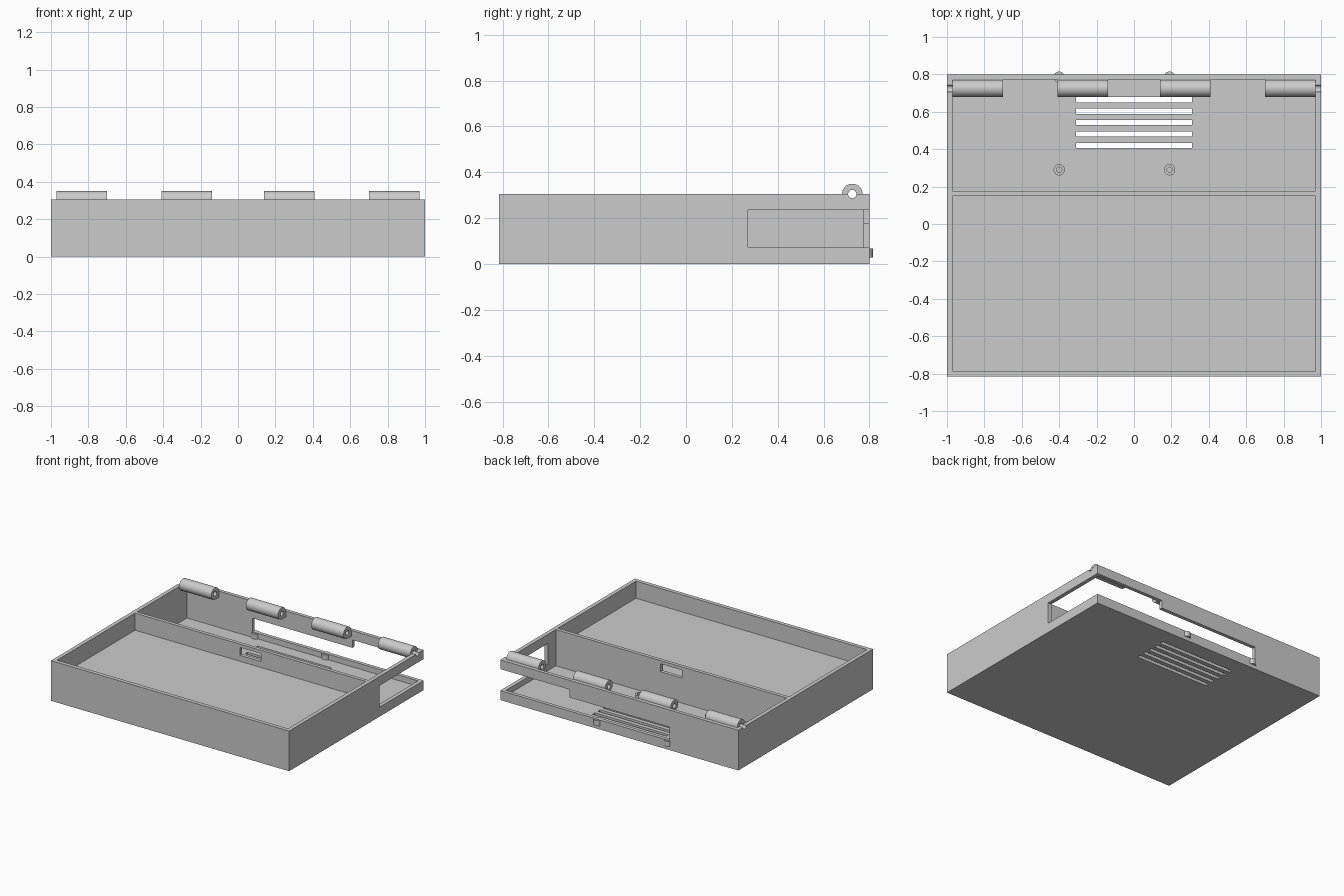
import bpy
import bmesh
import math
from mathutils import Matrix

default = bpy.data.objects.get("Cube")
if default:
    bpy.data.objects.remove(default, do_unlink=True)

# Single plain grey plastic
grey = bpy.data.materials.new("light_grey_plastic")
grey.use_nodes = True
colour = (0.6, 0.6, 0.6, 1)
grey.diffuse_color = colour
bsdf = next(n for n in grey.node_tree.nodes if n.type == "BSDF_PRINCIPLED")
bsdf.inputs["Base Color"].default_value = colour


def finish(name, bm):
    bmesh.ops.recalc_face_normals(bm, faces=bm.faces)
    mesh = bpy.data.meshes.new(name)
    bm.to_mesh(mesh)
    bm.free()
    mesh.materials.append(grey)
    obj = bpy.data.objects.new(name, mesh)
    bpy.context.scene.collection.objects.link(obj)
    return obj


def box(name, x, y, z):
    bm = bmesh.new()
    bmesh.ops.create_cube(bm, size=1)
    for v in bm.verts:
        v.co = [lo + (hi - lo) * (c + 0.5) for c, (lo, hi) in zip(v.co, (x, y, z))]
    return finish(name, bm)


def cylinder(name, centre, radius, depth, along_x=False, sides=32):
    bm = bmesh.new()
    turn = Matrix.Rotation(math.pi / 2, 4, "Y") if along_x else Matrix()
    bmesh.ops.create_cone(bm, cap_ends=True, segments=sides, radius1=radius,
                          radius2=radius, depth=depth,
                          matrix=Matrix.Translation(centre) @ turn)
    return finish(name, bm)


def cut(obj, cutters):
    """Subtract the cutters, bake the result and remove them."""
    for c in cutters:
        c.hide_render = True
        mod = obj.modifiers.new("cut", "BOOLEAN")
        mod.operation = "DIFFERENCE"
        mod.solver = "EXACT"
        mod.object = c
    graph = bpy.context.evaluated_depsgraph_get()
    mesh = bpy.data.meshes.new_from_object(obj.evaluated_get(graph))
    obj.modifiers.clear()
    obj.data = mesh
    for c in cutters:
        bpy.data.objects.remove(c, do_unlink=True)


def smooth(obj):
    bpy.ops.object.select_all(action="DESELECT")
    bpy.context.view_layer.objects.active = obj
    obj.select_set(True)
    bpy.ops.object.shade_smooth_by_angle(angle=math.radians(30))


TOP, FLOOR, BACK, FRONT = 0.305, 0.03, 0.8, -0.815
SILL, HEAD = 0.072, 0.235
PIN_Y, PIN_R, BARREL_R = 0.725, 0.018, 0.045


def bore():
    return cylinder("pin_bore", (0, PIN_Y, TOP), PIN_R, 2.4, along_x=True)


# Tray: shallow front pocket, deep back pocket, wall openings, floor vents
tray = box("tray", (-1, 1), (FRONT, BACK), (0, TOP))
cutters = [
    box("front_pocket", (-0.97, 0.97), (FRONT + 0.03, 0.15), (0.175, 0.5)),
    box("back_pocket", (-0.97, 0.97), (0.177, BACK - 0.027), (FLOOR, 0.5)),
    box("side_opening", (0.9, 1.1), (0.27, 0.9), (SILL, HEAD)),
    box("back_tall_opening", (0.42, 1.1), (0.7, 0.9), (SILL, HEAD)),
    box("back_low_opening", (-0.42, 0.5), (0.7, 0.9), (SILL, 0.175)),
    box("divider_window", (-0.09, 0.09), (0.1, 0.25), (0.22, 0.28)),
    bore(),
]
for i in range(5):
    y = 0.42 + i * 0.061
    cutters.append(box("vent", (-0.31, 0.31), (y - 0.014, y + 0.014), (-0.1, 0.1)))
cut(tray, cutters)

# Hinge barrels: round profile running into the back wall, with a pin hole
for number, x in enumerate((-0.97, -0.41, 0.14, 0.7), 1):
    arc = [math.radians(a) for a in range(0, 271, 9)]
    profile = [(PIN_Y + BARREL_R * math.cos(a), TOP + BARREL_R * math.sin(a)) for a in arc]
    wall_y = BACK - 0.015
    profile += [(wall_y, TOP - BARREL_R), (wall_y, TOP)]
    bm = bmesh.new()
    face = bm.faces.new([bm.verts.new((x, y, z)) for y, z in profile])
    solid = bmesh.ops.extrude_face_region(bm, geom=[face])
    moved = [g for g in solid["geom"] if isinstance(g, bmesh.types.BMVert)]
    bmesh.ops.translate(bm, vec=(0.27, 0, 0), verts=moved)
    hinge = finish(f"hinge_barrel_{number}", bm)
    cut(hinge, [bore()])
    smooth(hinge)

# Board mounting posts with screw holes
for x in (-0.4, 0.19):
    for y, label in ((0.29, "front"), (0.785, "back")):
        side = "right" if x < 0 else "left"
        post = cylinder(f"{label}_{side}_post", (x, y, 0.048), 0.03, 0.04)
        cut(post, [cylinder("screw_hole", (x, y, 0.06), 0.014, 0.05)])
        smooth(post)
